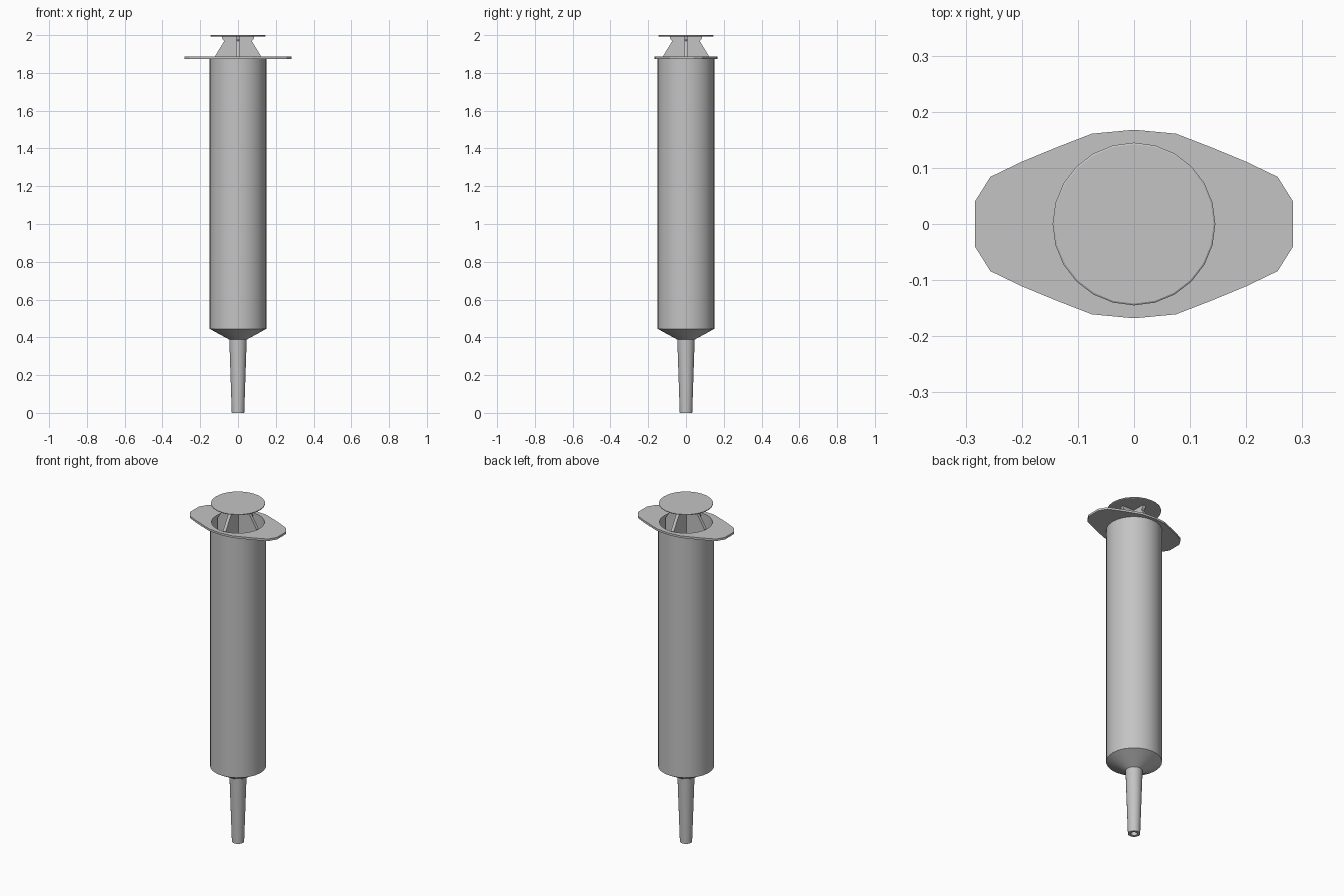
import bpy, bmesh, math
from mathutils import Matrix

cube = bpy.data.objects.get("Cube")
if cube:
    bpy.data.objects.remove(cube, do_unlink=True)

SIDES = 24
BORE = 0.142

grey = bpy.data.materials.new("plastic_grey")
grey.use_nodes = True
grey.diffuse_color = (0.55, 0.55, 0.55, 1)
grey.node_tree.nodes["Principled BSDF"].inputs["Base Color"].default_value = grey.diffuse_color


def finish(name, bm, smooth=False):
    bmesh.ops.remove_doubles(bm, verts=bm.verts, dist=1e-5)
    bmesh.ops.recalc_face_normals(bm, faces=bm.faces)
    mesh = bpy.data.meshes.new(name)
    bm.to_mesh(mesh)
    bm.free()
    mesh.materials.append(grey)
    ob = bpy.data.objects.new(name, mesh)
    bpy.context.collection.objects.link(ob)
    if smooth:
        bpy.ops.object.select_all(action='DESELECT')
        ob.select_set(True)
        bpy.context.view_layer.objects.active = ob
        bpy.ops.object.shade_smooth_by_angle(angle=math.radians(28))
    return ob


def lathe(name, profile, closed=False):
    """Spin an (r, z) profile around the z axis."""
    bm = bmesh.new()
    verts = [bm.verts.new((r, 0, z)) for r, z in profile]
    edges = [bm.edges.new(pair) for pair in zip(verts, verts[1:])]
    if closed:
        edges.append(bm.edges.new((verts[-1], verts[0])))
    bmesh.ops.spin(bm, geom=verts + edges, axis=(0, 0, 1), cent=(0, 0, 0),
                   angle=math.tau, steps=SIDES, use_merge=True)
    return finish(name, bm, smooth=True)


def extrude(bm, faces, vec):
    new = bmesh.ops.extrude_face_region(bm, geom=faces)["geom"]
    bmesh.ops.translate(bm, vec=vec, verts=[g for g in new if isinstance(g, bmesh.types.BMVert)])


# Hollow barrel with shoulder and tapered nozzle
lathe("barrel", [(0.033, 0), (0.046, 0.388), (0.15, 0.445), (0.15, 1.88),
                 (BORE, 1.88), (BORE, 0.455), (0.03, 0.395), (0.018, 0)], closed=True)

# Finger flange: mirrored outline around the bore
quarter = [(0.283, 0.041), (0.256, 0.084), (0.2, 0.111), (0.137, 0.137), (0.075, 0.161)]
upper = quarter + [(0, 0.168)] + [(-x, y) for x, y in reversed(quarter)]
outline = upper + [(-x, -y) for x, y in upper]
hole = [(BORE * math.cos(math.tau * i / SIDES), BORE * math.sin(math.tau * i / SIDES))
        for i in range(SIDES)]
bm = bmesh.new()
edges = []
for loop in (outline, hole):
    vs = [bm.verts.new((x, y, 1.874)) for x, y in loop]
    edges += [bm.edges.new((a, b)) for a, b in zip(vs, vs[1:] + vs[:1])]
bmesh.ops.triangle_fill(bm, edges=edges, use_beauty=True, normal=(0, 0, 1))
extrude(bm, bm.faces[:], (0, 0, 0.012))
finish("finger_flange", bm)

# Plunger: crossed ribs, flared below the thumb rest
side = [(0.085, 1.994), (0.083, 1.98), (0.073, 1.968), (0.127, 1.88), (0.127, 0.55)]
rib_outline = side + [(-x, z) for x, z in reversed(side)]
THICK = 0.018
for name, angle in (("plunger_rib_wide", 0), ("plunger_rib_deep", math.pi / 2)):
    bm = bmesh.new()
    face = bm.faces.new([bm.verts.new((x, -THICK / 2, z)) for x, z in rib_outline])
    extrude(bm, [face], (0, THICK, 0))
    bmesh.ops.rotate(bm, verts=bm.verts, cent=(0, 0, 0), matrix=Matrix.Rotation(angle, 3, 'Z'))
    finish(name, bm)

# Thumb rest and stopper
lathe("thumb_rest", [(0, 1.992), (0.142, 1.992), (0.145, 1.994), (0.145, 1.998), (0.142, 2.0), (0, 2.0)])
lathe("stopper", [(0, 0.405), (0.138, 0.475), (0.138, 0.55), (0, 0.55)])
